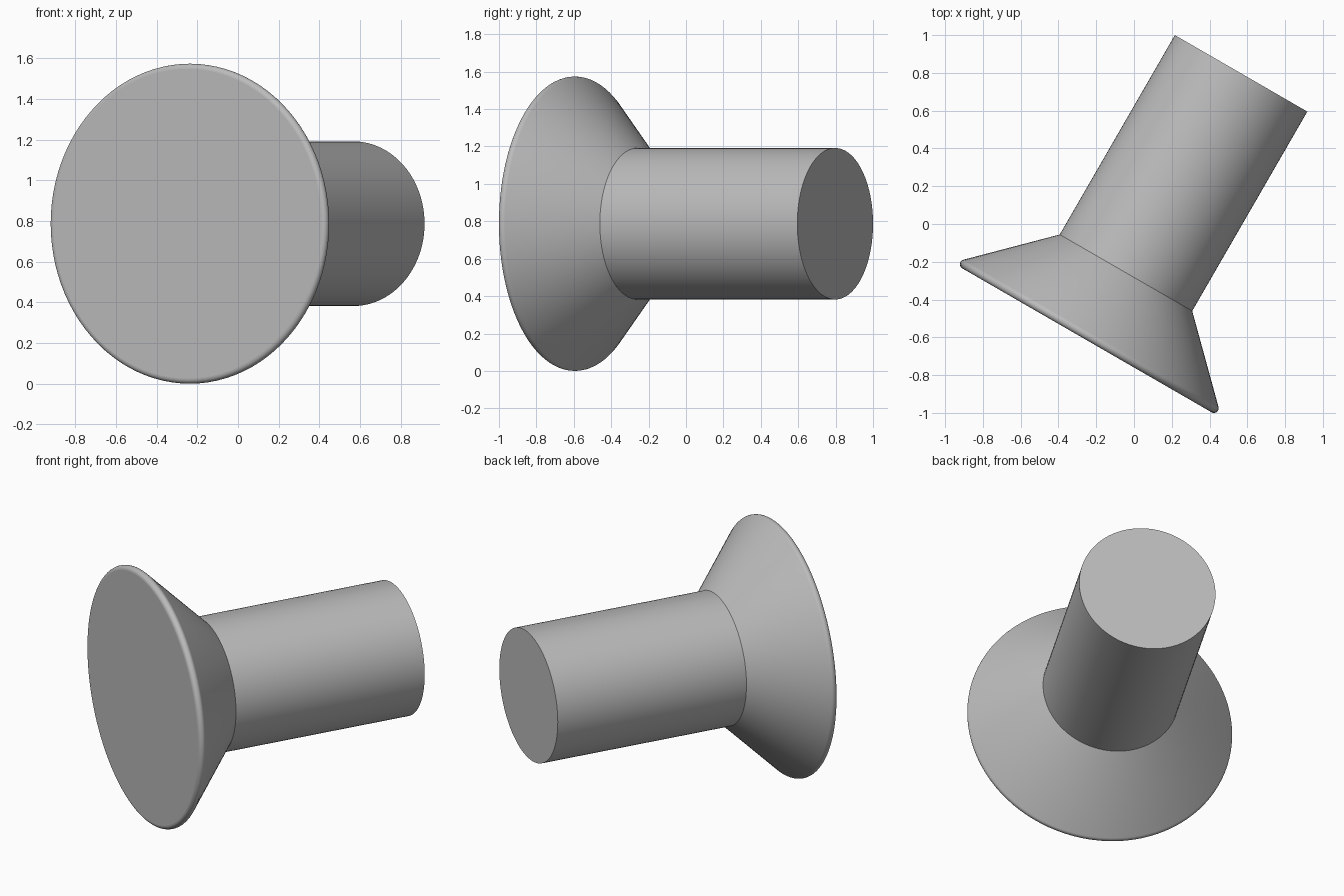
import bpy, bmesh
from math import radians, sin, cos
from mathutils import Matrix, Vector

cube = bpy.data.objects.get("Cube")
if cube:
    bpy.data.objects.remove(cube, do_unlink=True)

SEGMENTS = 96
SHANK_R, HEAD_R, RIM_R = 0.405, 0.787, 0.025
FACE_S, NECK_S, END_S = -0.658, -0.245, 0.974

# Single grey metal
metal = bpy.data.materials.new("grey_metal")
metal.use_nodes = True
grey = (0.5, 0.5, 0.5, 1)
metal.diffuse_color = grey
metal.node_tree.nodes["Principled BSDF"].inputs["Base Color"].default_value = grey

# Places the turning axis (local y) in the scene
placement = (Matrix.Translation(Vector((0.08, -0.046, HEAD_R)))
             @ Matrix.Rotation(radians(-30), 4, "Z"))


def turned_part(name, profile):
    """Revolve (radius, axial) points about y; a zero radius end makes a flat cap."""
    bm = bmesh.new()
    rings = []
    for r, s in profile:
        rings.append([bm.verts.new((r * cos(a), s, r * sin(a)))
                      for a in (radians(360 * i / SEGMENTS) for i in range(SEGMENTS))])
    for a, b in zip(rings, rings[1:]):
        for i in range(SEGMENTS):
            j = (i + 1) % SEGMENTS
            bm.faces.new((a[i], b[i], b[j], a[j])).smooth = True
    return bm, rings, name


def finish(part, cap_ring, outward):
    """Close one end with a flat disc and link the object."""
    bm, rings, name = part
    cap = bm.faces.new(rings[cap_ring])
    cap.normal_update()
    if cap.normal.y * outward < 0:
        cap.normal_flip()
    bmesh.ops.recalc_face_normals(bm, faces=bm.faces)
    if cap.normal.y * outward < 0:
        bmesh.ops.reverse_faces(bm, faces=bm.faces)
    for e in cap.edges:
        e.smooth = False
    cap.smooth = False
    mesh = bpy.data.meshes.new(name)
    bm.to_mesh(mesh)
    bm.free()
    mesh.materials.append(metal)
    obj = bpy.data.objects.new(name, mesh)
    obj.matrix_world = placement
    bpy.context.collection.objects.link(obj)


# Countersunk head: flat face, rounded rim, then a 45 degree cone to the neck
rim = [(HEAD_R - RIM_R + RIM_R * cos(radians(a)), FACE_S + RIM_R + RIM_R * sin(radians(a)))
       for a in range(-90, 46, 15)]
finish(turned_part("countersunk_head", rim + [(SHANK_R, NECK_S)]), 0, -1)

# Plain cylindrical shank with a flat end
finish(turned_part("shank", [(SHANK_R, NECK_S), (SHANK_R, END_S)]), 1, 1)
